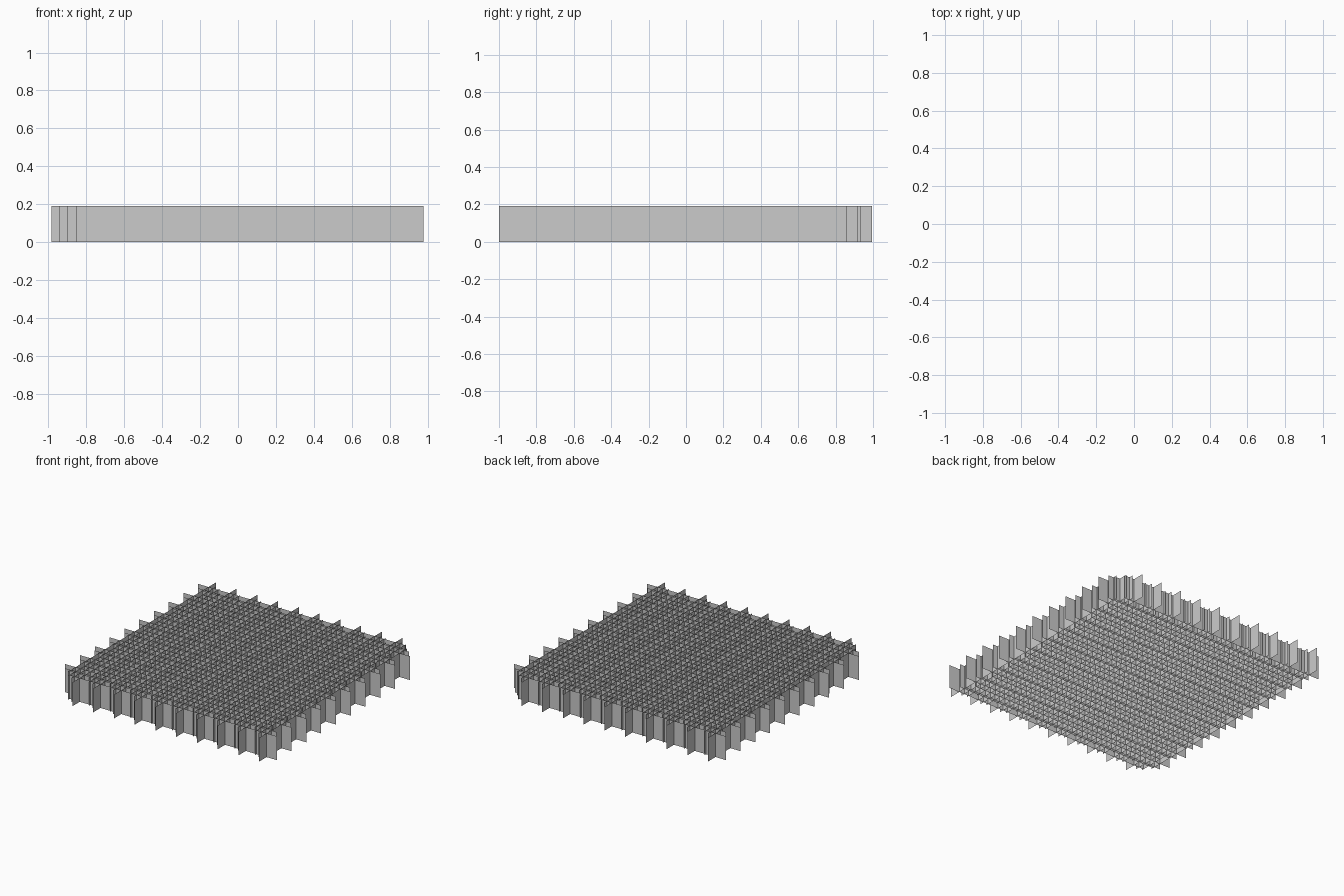
import bpy, bmesh

if "Cube" in bpy.data.objects:
    bpy.data.objects.remove(bpy.data.objects["Cube"])

HEIGHT = 0.19
TILE_X, TILE_Y = 0.916, 0.93
BLADES = 5                      # sheets per tile in each direction
X0, Y0 = -0.853, -1.0           # corner of the first layer
LAYERS = [(0, 0), (-0.047, 0.059), (-0.089, 0.075), (-0.131, 0.135)]


def sheet(bm, a, b):
    """One upright, zero-thickness sheet between two ground points."""
    bm.faces.new([bm.verts.new((*p, z)) for p, z in
                  ((a, 0), (b, 0), (b, HEIGHT), (a, HEIGHT))])


# Crossed sheets of one grass tile
def grass_tile(name, x, y):
    bm = bmesh.new()
    for i in range(BLADES):
        u = x + (i + 0.5) * TILE_X / BLADES
        v = y + (i + 0.5) * TILE_Y / BLADES
        sheet(bm, (x, v), (x + TILE_X, v))
        sheet(bm, (u, y), (u, y + TILE_Y))
    mesh = bpy.data.meshes.new(name)
    bm.to_mesh(mesh)
    bm.free()
    bpy.context.collection.objects.link(bpy.data.objects.new(name, mesh))


# Four staggered layers, each two by two tiles
for n, (dx, dy) in enumerate(LAYERS):
    for i in range(2):
        for j in range(2):
            grass_tile(f"grass_layer_{n + 1}_tile_{i}{j}",
                       X0 + dx + i * TILE_X, Y0 + dy + j * TILE_Y)
